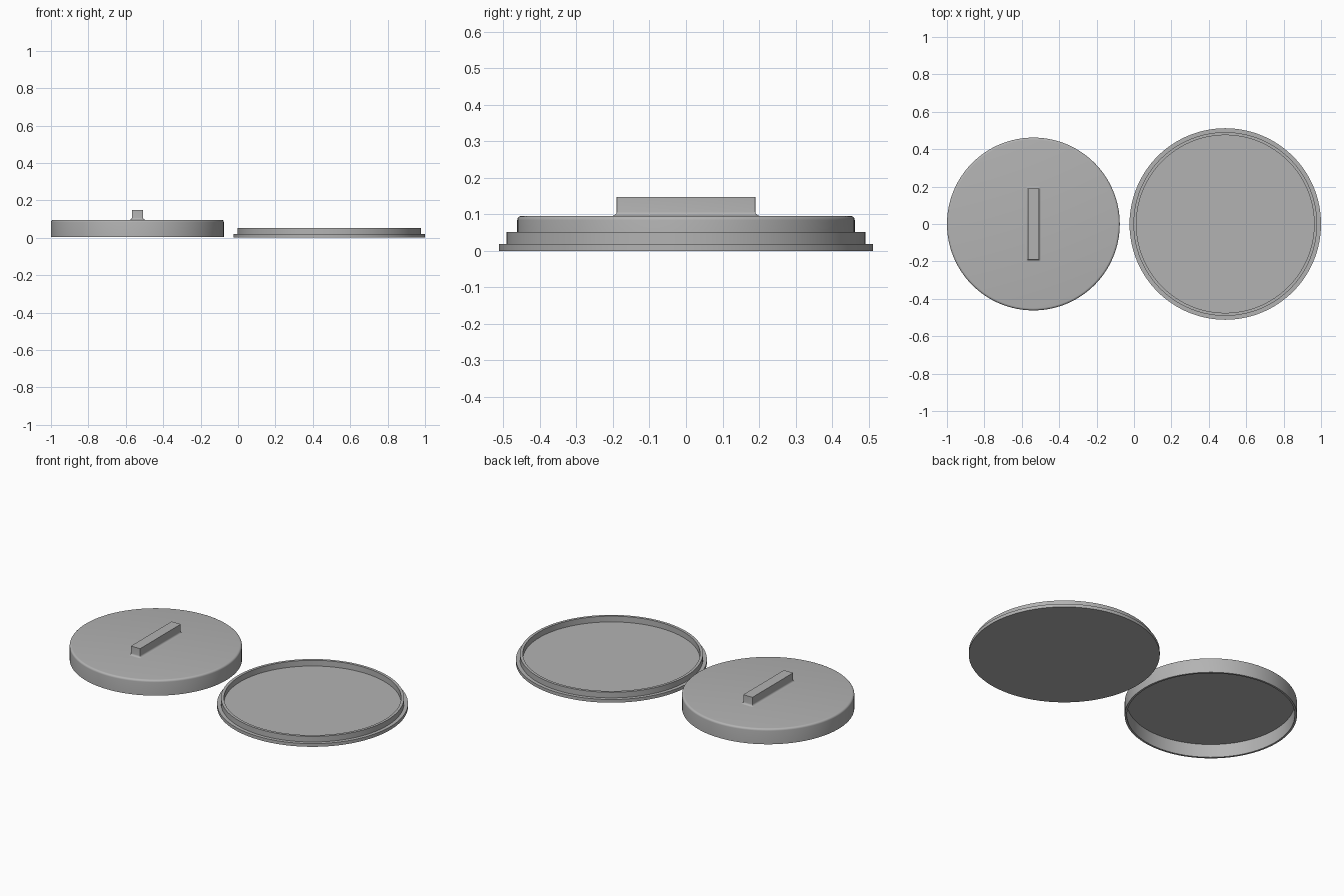
import bpy, bmesh, math

old = bpy.data.objects.get("Cube")
if old:
    bpy.data.objects.remove(old, do_unlink=True)

grey = bpy.data.materials.new("plain grey")
grey.use_nodes = True
colour = (0.45, 0.45, 0.45, 1)
grey.diffuse_color = colour
grey.node_tree.nodes["Principled BSDF"].inputs["Base Color"].default_value = colour


def loft(name, loops, location):
    """Join rings of points in order and cap both ends."""
    bm = bmesh.new()
    rings = [[bm.verts.new(p) for p in loop] for loop in loops]
    n = len(rings[0])
    for a, b in zip(rings, rings[1:]):
        for i in range(n):
            j = (i + 1) % n
            bm.faces.new((a[i], a[j], b[j], b[i]))
    bm.faces.new(rings[0][::-1])
    bm.faces.new(rings[-1])
    bmesh.ops.recalc_face_normals(bm, faces=bm.faces)
    mesh = bpy.data.meshes.new(name)
    bm.to_mesh(mesh)
    bm.free()
    mesh.materials.append(grey)
    obj = bpy.data.objects.new(name, mesh)
    obj.location = location
    bpy.context.collection.objects.link(obj)
    bpy.ops.object.select_all(action="DESELECT")
    obj.select_set(True)
    bpy.context.view_layer.objects.active = obj
    bpy.ops.object.shade_smooth_by_angle(angle=math.radians(32))
    return obj


def circle(r, z, n=128):
    return [(r * math.cos(math.tau * i / n), r * math.sin(math.tau * i / n), z)
            for i in range(n)]


def rounded_box(hx, hy, r, z, steps=4):
    """Ring around a rectangle with corners of radius r."""
    pts = []
    for k, (sx, sy) in enumerate([(1, 1), (-1, 1), (-1, -1), (1, -1)]):
        for i in range(steps + 1):
            a = (k + i / steps) * math.pi / 2
            pts.append((sx * (hx - r) + r * math.cos(a),
                        sy * (hy - r) + r * math.sin(a), z))
    return pts


def quarter(count=5):
    return [math.pi / 2 * i / count for i in range(count + 1)]


# Hollow lid: underside, inner wall, rim, outer wall, rounded top edge
R, top, f = 0.462, 0.096, 0.012
profile = [(0.45, 0.084), (0.45, 0.005), (R, 0.005)]
profile += [(R - f + f * math.cos(a), top - f + f * math.sin(a)) for a in quarter()]
loft("lid", [circle(r, z) for r, z in profile], (-0.538, 0, 0))

# Handle bar with a small fillet flaring into the lid
g = 0.011
loops = []
for a in quarter():
    out = g * (1 - math.sin(a))
    loops.append(rounded_box(0.03 + out, 0.19 + out, 0.002 + out,
                             top + g * (1 - math.cos(a))))
loops.append(rounded_box(0.03, 0.19, 0.002, 0.148))
loft("lid_handle", loops, (-0.538, 0, 0))

# Shallow tray: base flange, raised ring, recessed floor
profile = [(0.512, 0), (0.512, 0.019), (0.491, 0.019),
           (0.491, 0.052), (0.475, 0.052), (0.475, 0.018)]
loft("tray", [circle(r, z) for r, z in profile], (0.488, 0, 0))
